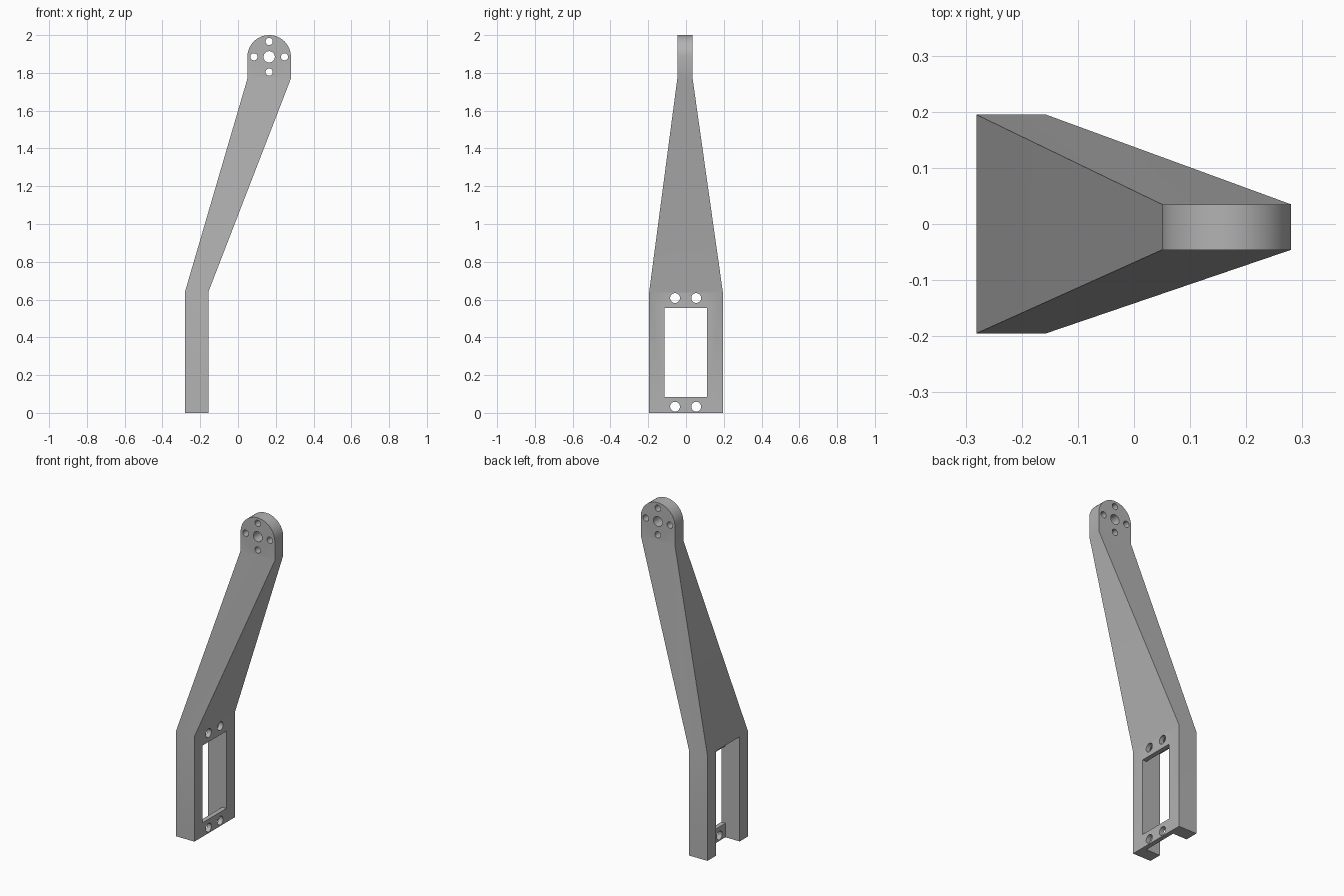
import bpy, bmesh, math
from mathutils import Matrix, Vector

cube = bpy.data.objects.get("Cube")
if cube:
    bpy.data.objects.remove(cube, do_unlink=True)

grey = bpy.data.materials.new("plain grey")
grey.use_nodes = True
grey.diffuse_color = (0.45, 0.45, 0.45, 1)
grey.node_tree.nodes["Principled BSDF"].inputs["Base Color"].default_value = (0.45, 0.45, 0.45, 1)


def finish(name, bm):
    bmesh.ops.recalc_face_normals(bm, faces=bm.faces)
    mesh = bpy.data.meshes.new(name)
    bm.to_mesh(mesh)
    bm.free()
    mesh.materials.append(grey)
    obj = bpy.data.objects.new(name, mesh)
    bpy.context.collection.objects.link(obj)
    return obj


def loft(name, sections):
    """Skin rectangular sections given as (x0, x1, y0, y1, z)."""
    bm = bmesh.new()
    rings = [[bm.verts.new(p) for p in ((a, c, z), (b, c, z), (b, d, z), (a, d, z))]
             for a, b, c, d, z in sections]
    for low, high in zip(rings, rings[1:]):
        for i in range(4):
            j = (i + 1) % 4
            bm.faces.new((low[i], low[j], high[j], high[i]))
    bm.faces.new(rings[0][::-1])
    bm.faces.new(rings[-1])
    bmesh.ops.remove_doubles(bm, verts=bm.verts, dist=1e-5)
    return finish(name, bm)


def box(x0, x1, y0, y1, z0, z1):
    return loft("cutter", [(x0, x1, y0, y1, z0), (x0, x1, y0, y1, z1)])


def pin(centre, radius, axis, depth=0.2):
    bm = bmesh.new()
    turn = Vector((0, 0, 1)).rotation_difference(Vector(axis)).to_matrix().to_4x4()
    bmesh.ops.create_cone(bm, cap_ends=True, segments=32, radius1=radius, radius2=radius,
                          depth=depth, matrix=Matrix.Translation(centre) @ turn)
    return finish("cutter", bm)


def cut(obj, cutter):
    cutter.hide_render = True
    mod = obj.modifiers.new("cut", 'BOOLEAN')
    mod.operation = 'DIFFERENCE'
    mod.solver = 'EXACT'
    mod.object = cutter
    bpy.context.view_layer.objects.active = obj
    bpy.ops.object.modifier_apply(modifier=mod.name)
    bpy.data.objects.remove(cutter, do_unlink=True)


# Bracket body: upright base, tapering leaning arm, rounded end tab
LEFT, RIGHT, HALF = -0.281, -0.157, 0.195
CX, CZ, R = 0.165, 1.885, 0.115
TAB = (-0.046, 0.035)
sections = [(LEFT, RIGHT, -HALF, HALF, 0), (LEFT, RIGHT, -HALF, HALF, 0.64),
            (CX - R, CX + R, *TAB, 1.77)]
STEPS = 20
for i in range(STEPS + 1):
    a = math.pi / 2 * i / STEPS
    w = R * math.cos(a)
    sections.append((CX - w, CX + w, *TAB, CZ + R * math.sin(a)))
bracket = loft("bracket_arm", sections)

# Channel open to the back and bottom, with a window through the thin plate
cut(bracket, box(-0.4, RIGHT - 0.028, -0.115, 0.112, -0.1, 0.637))
cut(bracket, box(-0.3, -0.1, -0.115, 0.112, 0.085, 0.555))

# Mounting screw holes above and below the window
for z in (0.033, 0.608):
    for y in (-0.058, 0.054):
        cut(bracket, pin((RIGHT, y, z), 0.026, (1, 0, 0), 0.14))

# Pivot hole with four screw holes around it
cut(bracket, pin((CX, 0, CZ), 0.03, (0, 1, 0)))
for k in range(4):
    a = k * math.pi / 2
    cut(bracket, pin((CX + 0.081 * math.cos(a), 0, CZ + 0.081 * math.sin(a)), 0.019, (0, 1, 0)))

bpy.ops.object.select_all(action='DESELECT')
bracket.select_set(True)
bpy.context.view_layer.objects.active = bracket
bpy.ops.object.shade_smooth_by_angle(angle=math.radians(25))
